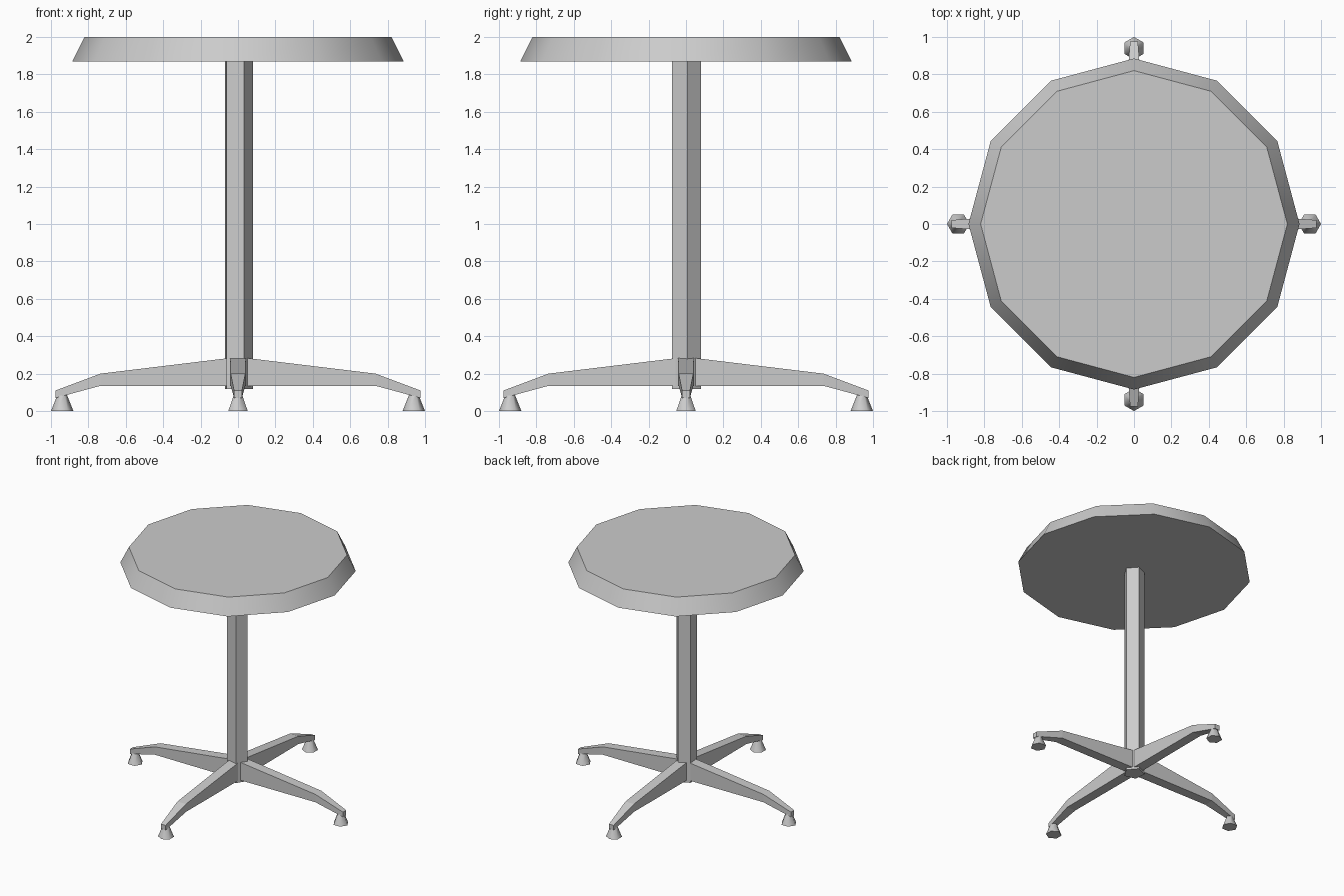
import bpy
import bmesh
from math import radians, pi, cos, sin
from mathutils import Matrix

cube = bpy.data.objects.get("Cube")
if cube:
    bpy.data.objects.remove(cube, do_unlink=True)

# Single grey finish
GREY = (0.6, 0.6, 0.6, 1.0)
grey = bpy.data.materials.new("plain grey")
grey.use_nodes = True
grey.diffuse_color = GREY
grey.node_tree.nodes["Principled BSDF"].inputs["Base Color"].default_value = GREY


def finish(name, bm, smooth_angle=None):
    bmesh.ops.recalc_face_normals(bm, faces=bm.faces)
    mesh = bpy.data.meshes.new(name)
    bm.to_mesh(mesh)
    bm.free()
    mesh.materials.append(grey)
    obj = bpy.data.objects.new(name, mesh)
    bpy.context.collection.objects.link(obj)
    if smooth_angle:
        bpy.ops.object.select_all(action="DESELECT")
        obj.select_set(True)
        bpy.context.view_layer.objects.active = obj
        bpy.ops.object.shade_smooth_by_angle(angle=radians(smooth_angle))
    return obj


def frustum(name, sides, r_low, r_high, z_low, z_high, turn=0.0,
            centre=(0, 0), smooth_angle=None):
    """Closed prism or cone section with its first corner at angle turn."""
    bm = bmesh.new()
    rings = []
    for r, z in ((r_low, z_low), (r_high, z_high)):
        angles = [turn + 2 * pi * i / sides for i in range(sides)]
        rings.append([bm.verts.new((centre[0] + r * cos(a),
                                    centre[1] + r * sin(a), z)) for a in angles])
    low, high = rings
    bm.faces.new(low)
    bm.faces.new(high)
    for i in range(sides):
        j = (i + 1) % sides
        bm.faces.new((low[i], low[j], high[j], high[i]))
    return finish(name, bm, smooth_angle)


def leg(name, angle):
    """Tapered arm lofted through stations: distance, bottom, top, half width."""
    stations = [(0.05, 0.135, 0.283, 0.042),
                (0.735, 0.135, 0.20, 0.039),
                (0.975, 0.07, 0.11, 0.021)]
    bm = bmesh.new()
    loops = [[bm.verts.new(p) for p in ((d, -w, lo), (d, w, lo), (d, w, hi), (d, -w, hi))]
             for d, lo, hi, w in stations]
    for a, b in zip(loops, loops[1:]):
        for i in range(4):
            j = (i + 1) % 4
            bm.faces.new((a[i], a[j], b[j], b[i]))
    bm.faces.new(loops[0])
    bm.faces.new(loops[-1])
    bmesh.ops.transform(bm, matrix=Matrix.Rotation(angle, 4, "Z"), verts=bm.verts)
    return finish(name, bm)


# Bevelled twelve-sided top on a five-sided post
frustum("table_top", 12, 0.885, 0.82, 1.87, 2.0, smooth_angle=35)
frustum("post", 5, 0.081, 0.081, 0.118, 1.88, turn=radians(5))

# Four legs, each with a conical foot under its tip
for side, angle in (("left", 0), ("back", pi / 2), ("right", pi), ("front", -pi / 2)):
    leg(side + "_leg", angle)
    frustum(side + "_foot", 6, 0.06, 0.026, 0.0, 0.085, turn=angle,
            centre=(0.94 * cos(angle), 0.94 * sin(angle)), smooth_angle=62)
